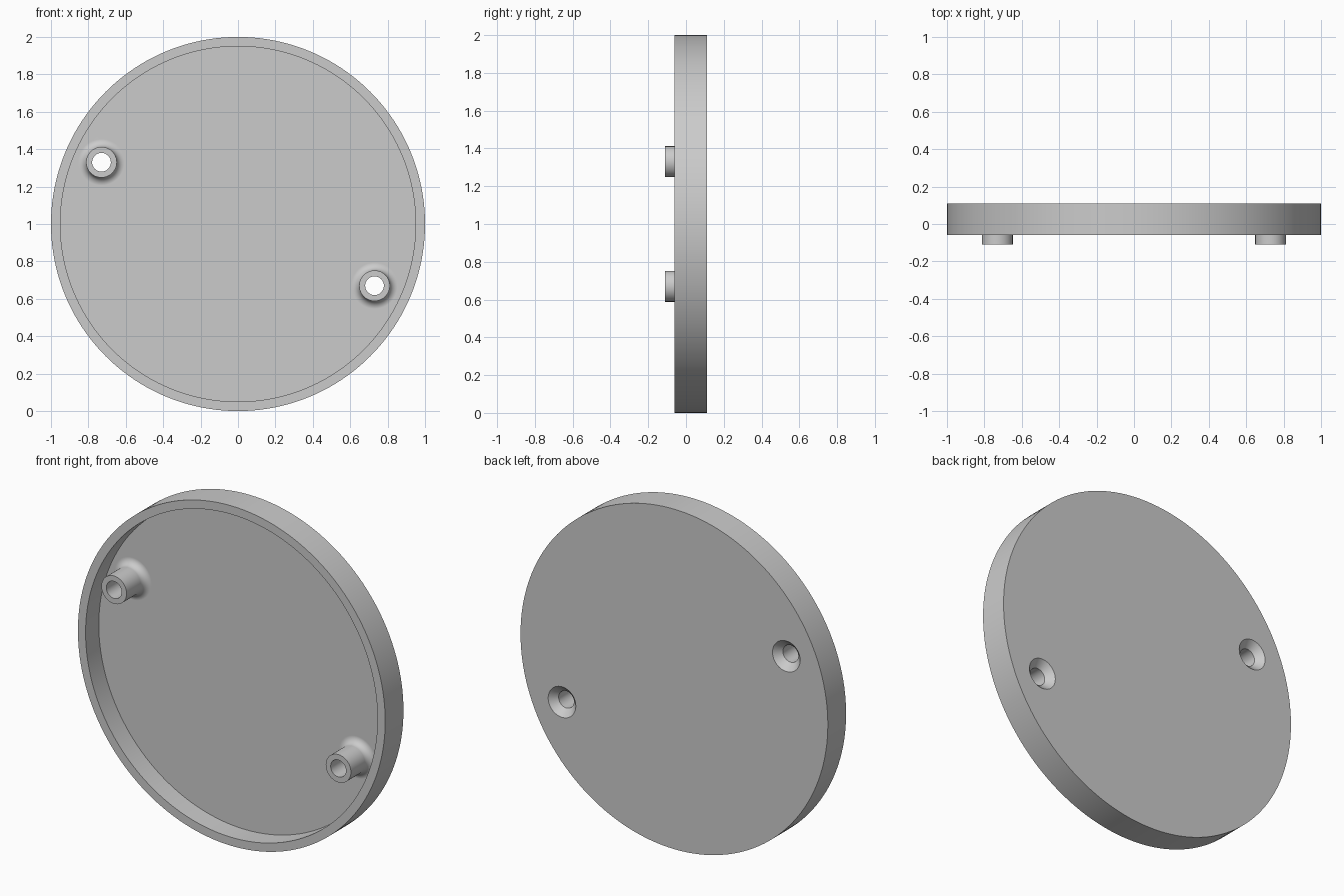
import bpy, bmesh
from math import pi, sin, cos

if "Cube" in bpy.data.objects:
    bpy.data.objects.remove(bpy.data.objects["Cube"])

FRONT, BACK, FLOOR = -0.06, 0.11, 0.063   # depth planes of the dish
BOSS_FRONT, BOSS_R, HOLE_R, FILLET = -0.11, 0.082, 0.05, 0.042
SINK_R = 0.09                             # countersink radius on the back

grey = bpy.data.materials.new("light_grey")
grey.use_nodes = True
grey.diffuse_color = (0.6, 0.6, 0.6, 1)
grey.node_tree.nodes["Principled BSDF"].inputs["Base Color"].default_value = (0.6, 0.6, 0.6, 1)


def lathe(name, profile, x, z, sides):
    """Turn (radius, y) points about an axis along y and cap both ends."""
    bm = bmesh.new()
    rings = []
    for r, y in profile:
        angles = [2 * pi * i / sides for i in range(sides)]
        rings.append([bm.verts.new((x + r * cos(a), y, z + r * sin(a))) for a in angles])
    for a, b in zip(rings, rings[1:]):
        for i in range(sides):
            j = (i + 1) % sides
            bm.faces.new((a[i], a[j], b[j], b[i]))
    bm.faces.new(rings[0])
    bm.faces.new(rings[-1])
    bmesh.ops.recalc_face_normals(bm, faces=bm.faces)
    mesh = bpy.data.meshes.new(name)
    bm.to_mesh(mesh)
    bm.free()
    mesh.materials.append(grey)
    obj = bpy.data.objects.new(name, mesh)
    bpy.context.collection.objects.link(obj)
    return obj


def combine(target, tool, operation):
    """Apply a boolean and discard the tool object."""
    mod = target.modifiers.new(operation, "BOOLEAN")
    mod.operation, mod.object, mod.solver = operation, tool, "EXACT"
    bpy.ops.object.modifier_apply(modifier=mod.name)
    bpy.data.objects.remove(tool)


# Shallow round cover with a thin raised rim
cover = lathe("round_cover", [(0.95, FLOOR), (0.95, FRONT), (1, FRONT), (1, BACK)], 0, 1, 160)
bpy.context.view_layer.objects.active = cover
cover.select_set(True)

# Screw bosses with a filleted foot, then countersunk through holes
foot = [(BOSS_R + FILLET * (1 - sin(t)), FLOOR - FILLET * (1 - cos(t)))
        for t in (pi / 2 * k / 8 for k in range(9))]
boss_profile = [(BOSS_R + FILLET, FLOOR + 0.02)] + foot + [(BOSS_R, BOSS_FRONT)]
slope = SINK_R - HOLE_R
hole_profile = [(HOLE_R, BOSS_FRONT - 0.1), (HOLE_R, BACK - slope), (SINK_R + slope, BACK + slope)]
for side in (-1, 1):
    x, z = side * 0.73, 1 - side * 0.33
    combine(cover, lathe("screw_boss", boss_profile, x, z, 48), "UNION")
    combine(cover, lathe("hole_cutter", hole_profile, x, z, 48), "DIFFERENCE")

# Smooth curved walls, crisp rims and flat faces
bpy.ops.object.shade_smooth_by_angle(angle=pi / 6)
weighted = cover.modifiers.new("flat_face_normals", "WEIGHTED_NORMAL")
weighted.keep_sharp = True
